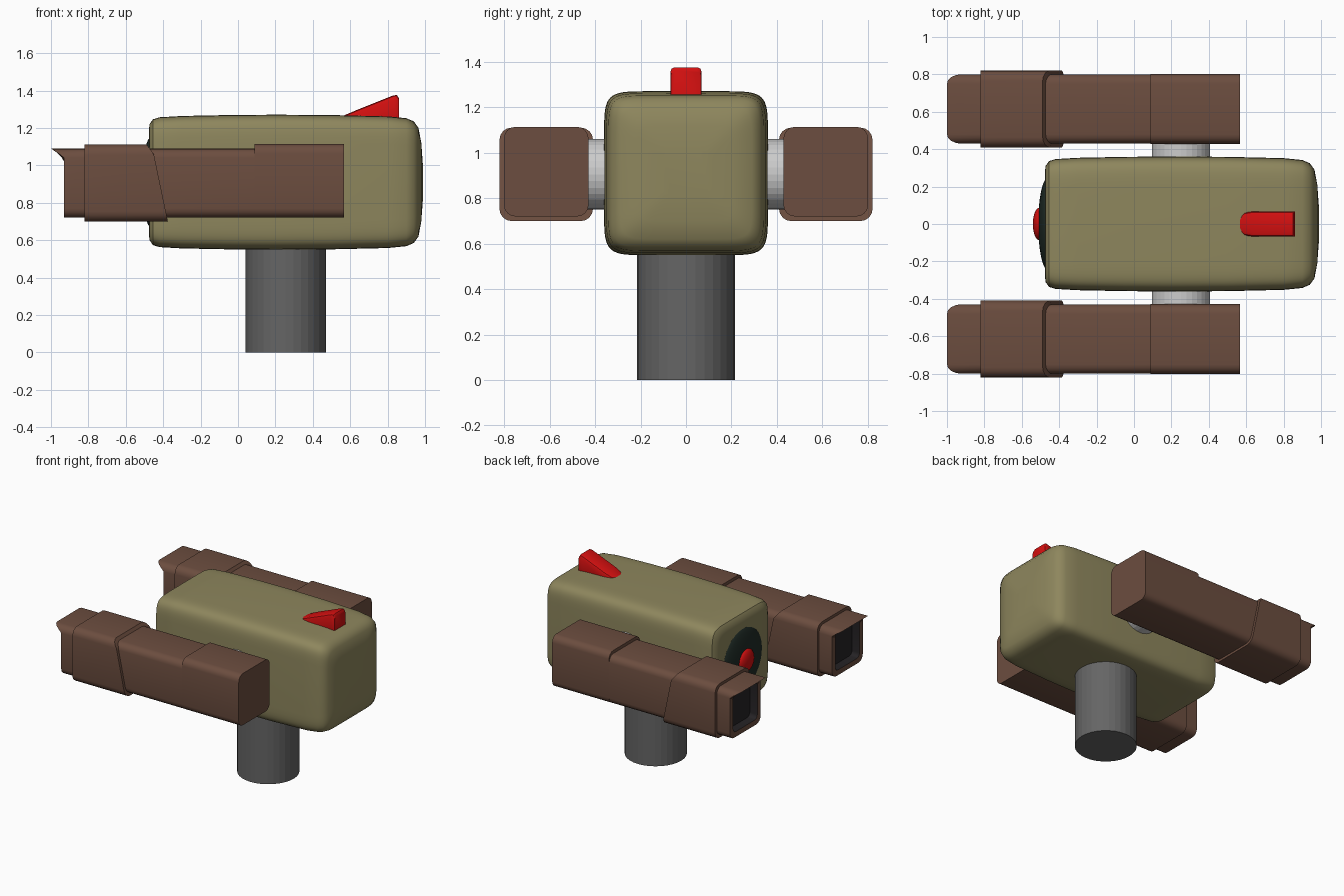
import bpy, bmesh, math
from mathutils import Matrix

if "Cube" in bpy.data.objects:
    bpy.data.objects.remove(bpy.data.objects["Cube"])


def material(name, rgb):
    m = bpy.data.materials.new(name)
    m.diffuse_color = (*rgb, 1)
    m.use_nodes = True
    m.node_tree.nodes["Principled BSDF"].inputs["Base Color"].default_value = m.diffuse_color
    return m


OLIVE = material("olive", (0.27, 0.24, 0.11))
BROWN = material("brown", (0.15, 0.075, 0.05))
RED = material("red", (0.65, 0.005, 0.005))
STEEL = material("steel", (0.52, 0.52, 0.52))
DARK_STEEL = material("dark_steel", (0.13, 0.13, 0.13))
DARK_GREEN = material("dark_green", (0.014, 0.025, 0.02))
BLACK = material("black", (0.018, 0.016, 0.018))


def finish(name, bm, mats, smooth=True):
    bmesh.ops.recalc_face_normals(bm, faces=bm.faces)
    me = bpy.data.meshes.new(name)
    bm.to_mesh(me)
    bm.free()
    for m in mats:
        me.materials.append(m)
    ob = bpy.data.objects.new(name, me)
    bpy.context.collection.objects.link(ob)
    if smooth:
        bpy.ops.object.select_all(action='DESELECT')
        ob.select_set(True)
        bpy.context.view_layer.objects.active = ob
        bpy.ops.object.shade_smooth_by_angle(angle=math.radians(35))
    return ob


def loft(rings):
    """Skin equal-length rings of points and cap both ends."""
    bm = bmesh.new()
    loops = [[bm.verts.new(p) for p in r] for r in rings]
    n = len(loops[0])
    bm.faces.new(loops[0])
    for a, b in zip(loops, loops[1:]):
        for i in range(n):
            j = (i + 1) % n
            bm.faces.new((a[i], a[j], b[j], b[i]))
    bm.faces.new(loops[-1])
    return bm


def round_rect(x, cy, cz, hy, hz, r, seg=4):
    """Rounded rectangle in the yz plane; x may be a function of z."""
    pts = []
    for k, (sy, sz) in enumerate(((1, 1), (-1, 1), (-1, -1), (1, -1))):
        for i in range(seg + 1):
            a = math.pi / 2 * (k + i / seg)
            y = cy + sy * (hy - r) + r * math.cos(a)
            z = cz + sz * (hz - r) + r * math.sin(a)
            pts.append((x(z) if callable(x) else x, y, z))
    return pts


def super_square(x, h, cz, n=8.5, count=64):
    pts = []
    for i in range(count):
        a = 2 * math.pi * i / count
        c, s = math.cos(a), math.sin(a)
        pts.append((x, math.copysign(h * abs(c) ** (2 / n), c),
                    cz + math.copysign(h * abs(s) ** (2 / n), s)))
    return pts


def cylinder(name, r, depth, matrix, mat):
    bm = bmesh.new()
    bmesh.ops.create_cone(bm, cap_ends=True, segments=32, radius1=r, radius2=r,
                          depth=depth, matrix=matrix)
    return finish(name, bm, [mat], False)


def ellipsoid(name, loc, size, mat):
    bm = bmesh.new()
    m = (Matrix.Translation(loc) @ Matrix.Diagonal((*size, 1))
         @ Matrix.Rotation(math.pi / 2, 4, 'Y'))
    bmesh.ops.create_uvsphere(bm, u_segments=32, v_segments=16, radius=1, matrix=m)
    return finish(name, bm, [mat])


# Body: soft box, slightly bulging, rounder at the rear
profile = [(-.477, .27), (-.473, .31), (-.455, .336), (-.42, .347), (-.3, .354),
           (-.05, .359), (.2, .361), (.5, .359), (.8, .352), (.9, .342), (.94, .325),
           (.965, .29), (.98, .21), (.988, .1)]
finish("body", loft([super_square(x, h, .91) for x, h in profile]), [OLIVE])

# Post and cross axle
cylinder("post", .215, .6, Matrix.Translation((.255, 0, .3)), DARK_STEEL)
cylinder("axle", .155, .92, Matrix.Translation((.25, 0, .905))
         @ Matrix.Rotation(math.pi / 2, 4, 'X'), STEEL)

# Eye on the left end
ellipsoid("eye", (-.462, 0, .91), (.05, .245, .245), DARK_GREEN)
ellipsoid("pupil", (-.504, 0, .91), (.037, .088, .088), RED)


# Barrels: hooded muzzle, slanted sleeve, raised rear block
def hood(z):
    return -.93 - .07 * min(max((z - 1.045) / .045, 0), 1)


def sleeve_end(z):
    return -.375 - .075 * (z - .70) / .36 - .03 * max((z - 1.06) / .055, 0)


CY, CZ = .615, .905
bm = loft([
    round_rect(-.87, CY, CZ, .14, .14, .03),
    round_rect(hood, CY, CZ, .145, .145, .03),
    round_rect(hood, CY, CZ, .185, .185, .05),
    round_rect(-.82, CY, CZ, .185, .185, .05),
    round_rect(-.82, CY, CZ, .206, .206, .055),
    round_rect(sleeve_end, CY, CZ, .206, .206, .055),
    round_rect(sleeve_end, CY, CZ, .185, .185, .05),
    round_rect(.088, CY, CZ, .185, .185, .05),
    round_rect(.088, CY, .917, .186, .197, .05),
    round_rect(.567, CY, .917, .186, .197, .05),
])
bm.faces.ensure_lookup_table()
for f in bm.faces[:21]:
    f.material_index = 1
barrel = finish("barrels", bm, [BROWN, BLACK])
mirror = barrel.modifiers.new("mirror", 'MIRROR')
mirror.use_axis = (False, True, False)

# Fin: wedge rising to the rear
fin = [(.56, .035, 1.264), (.59, .06, 1.277), (.64, .068, 1.298),
       (.83, .068, 1.374), (.85, .068, 1.376), (.86, .066, 1.36)]
finish("fin", loft([round_rect(x, 0, (t + 1.2) / 2, w, (t - 1.2) / 2, .018, 2)
                    for x, w, t in fin]), [RED])
